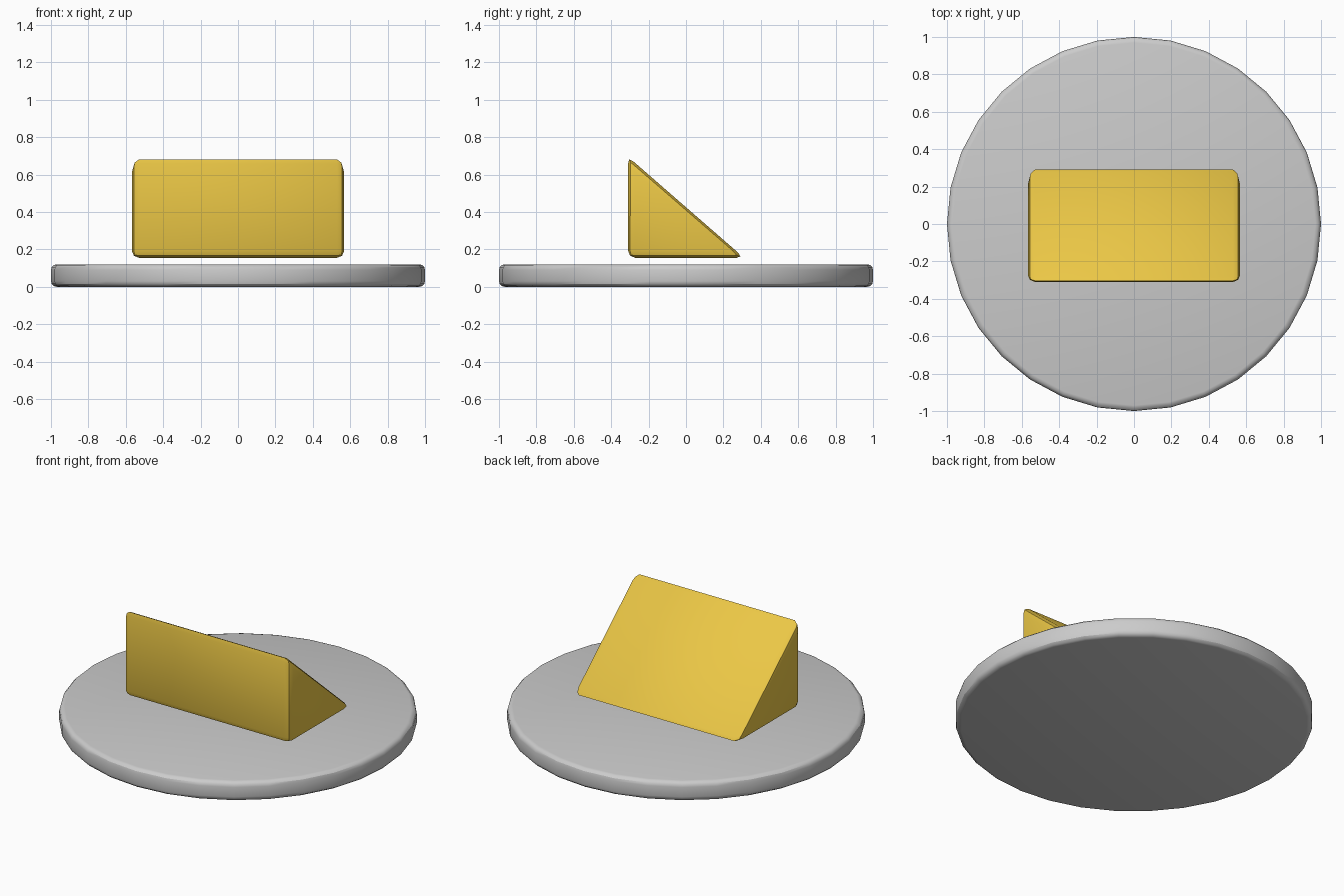
import bpy, bmesh
from math import radians

if "Cube" in bpy.data.objects:
    bpy.data.objects.remove(bpy.data.objects["Cube"])


def finish(obj, width, segments):
    """Round the edges and shade smooth by angle."""
    bevel = obj.modifiers.new("bevel", 'BEVEL')
    bevel.width = width
    bevel.segments = segments
    bevel.limit_method = 'ANGLE'
    bevel.angle_limit = radians(30)
    bpy.ops.object.select_all(action='DESELECT')
    obj.select_set(True)
    bpy.context.view_layer.objects.active = obj
    bpy.ops.object.modifier_apply(modifier=bevel.name)
    bpy.ops.object.shade_smooth_by_angle(angle=radians(30))


# Round base plate
bpy.ops.mesh.primitive_cylinder_add(vertices=32, radius=1, depth=0.12,
                                    location=(0, 0, 0.06))
base = bpy.context.object
base.name = "base_disc"
finish(base, 0.03, 3)

# Wedge floating just above the plate: side profile (y, z) extruded along x
profile = [(-0.31, 0.155), (0.31, 0.155), (-0.31, 0.695)]
half_width = 0.568
bm = bmesh.new()
face = bm.faces.new([bm.verts.new((-half_width, y, z)) for y, z in profile])
ext = bmesh.ops.extrude_face_region(bm, geom=[face])
bmesh.ops.translate(bm, vec=(2 * half_width, 0, 0),
                    verts=[g for g in ext["geom"] if isinstance(g, bmesh.types.BMVert)])
bmesh.ops.recalc_face_normals(bm, faces=bm.faces)
mesh = bpy.data.meshes.new("wedge")
bm.to_mesh(mesh)
bm.free()
wedge = bpy.data.objects.new("wedge", mesh)
bpy.context.collection.objects.link(wedge)
finish(wedge, 0.038, 2)

# Yellow for the wedge
yellow = bpy.data.materials.new("yellow")
yellow.diffuse_color = (0.83, 0.57, 0.06, 1)
yellow.use_nodes = True
yellow.node_tree.nodes["Principled BSDF"].inputs["Base Color"].default_value = yellow.diffuse_color
mesh.materials.append(yellow)
